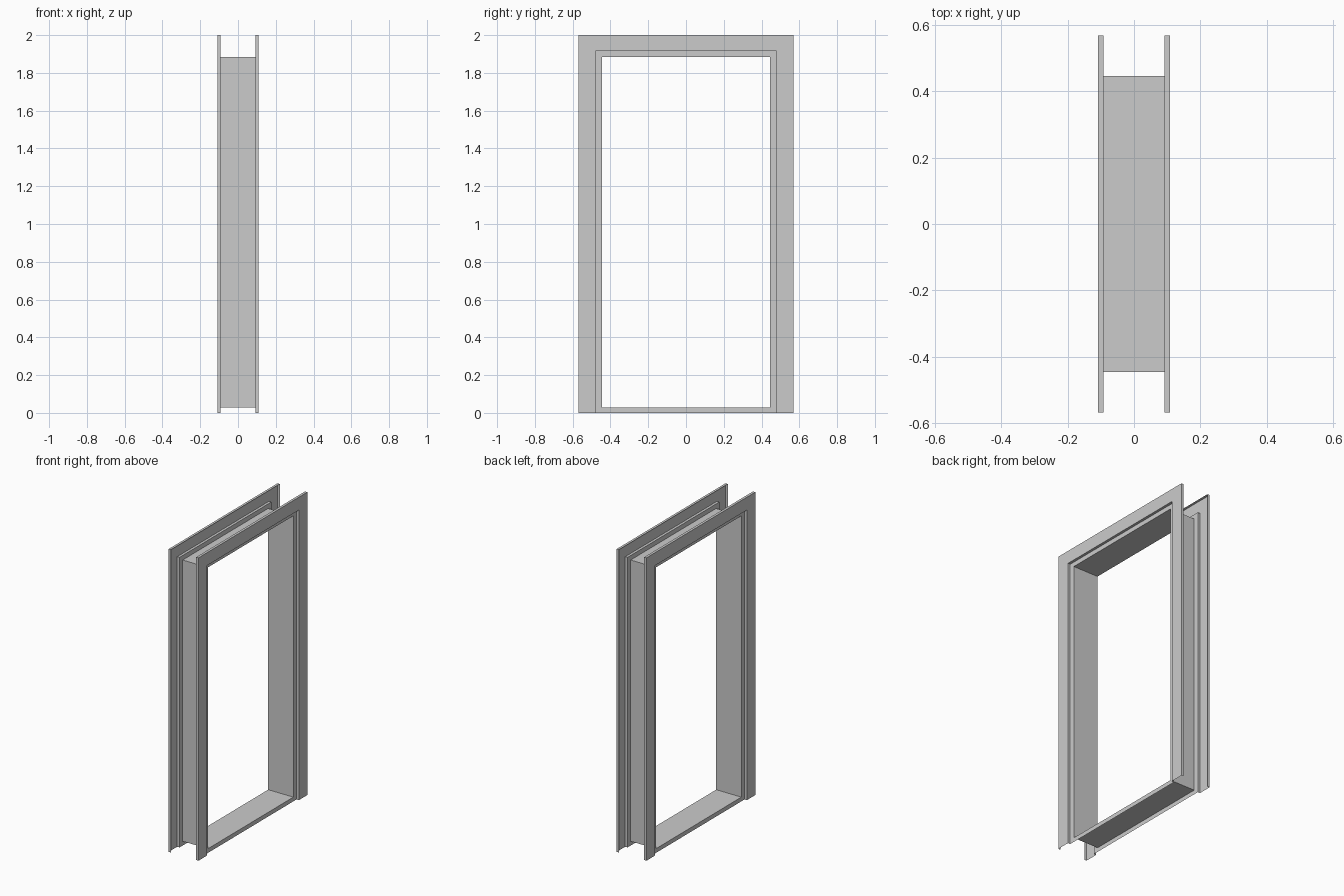
import bpy

if "Cube" in bpy.data.objects:
    bpy.data.objects.remove(bpy.data.objects["Cube"])

# Sheet-metal door frame. Outlines are (half width, bottom z, top z).
OPENING = (0.446, 0.028, 1.885)
REBATE = (0.479, 0.0, 1.915)
OUTER = (0.568, 0.0, 2.0)
X_IN, X_OUT = 0.092, 0.109


def outline(size, x):
    """Corners in order: left foot, left head, right head, right foot."""
    w, lo, hi = size
    return [(x, -w, lo), (x, -w, hi), (x, w, hi), (x, w, lo)]


def sweep(name, profile, closed):
    """Skin between successive mitred outlines, given as (size, x) pairs."""
    verts = [v for size, x in profile for v in outline(size, x)]
    faces = []
    for r in range(len(profile) - 1):
        for i in range(4 if closed else 3):
            j = (i + 1) % 4
            faces.append((4*r + i, 4*r + j, 4*r + 4 + j, 4*r + 4 + i))
    mesh = bpy.data.meshes.new(name)
    mesh.from_pydata(verts, [], faces)
    mesh.update()
    obj = bpy.data.objects.new(name, mesh)
    bpy.context.collection.objects.link(obj)
    return obj


# Four-sided lining with the sill, and a narrow flange at each edge
sweep("lining", [(REBATE, -X_IN), (OPENING, -X_IN),
                 (OPENING, X_IN), (REBATE, X_IN)], True)

# Raised casing on each face: inner step, flat face, outer return; open at the floor
for side, name in ((1, "right_casing"), (-1, "left_casing")):
    profile = [(REBATE, side * X_IN), (REBATE, side * X_OUT),
               (OUTER, side * X_OUT), (OUTER, side * X_IN)]
    if side < 0:
        profile.reverse()
    sweep(name, profile, False)
